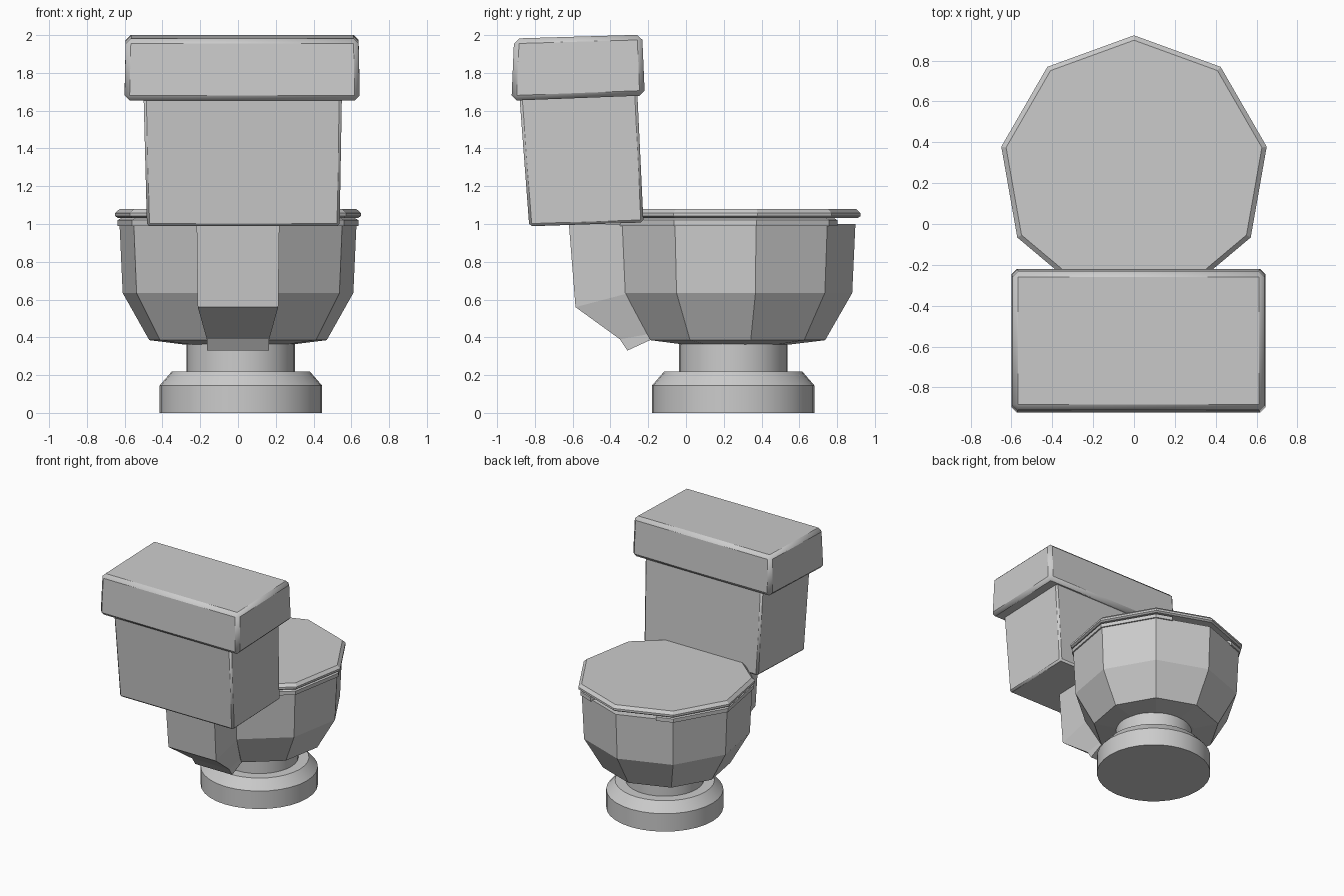
import bpy
from math import sin, cos, radians, pi

if "Cube" in bpy.data.objects:
    bpy.data.objects.remove(bpy.data.objects["Cube"])


def make(name, verts, faces, smooth=None, bevel=0):
    me = bpy.data.meshes.new(name)
    me.from_pydata(verts, [], faces)
    ob = bpy.data.objects.new(name, me)
    bpy.context.collection.objects.link(ob)
    bpy.ops.object.select_all(action='DESELECT')
    ob.select_set(True)
    bpy.context.view_layer.objects.active = ob
    bpy.ops.object.mode_set(mode='EDIT')
    bpy.ops.mesh.select_all(action='SELECT')
    bpy.ops.mesh.normals_make_consistent(inside=False)
    bpy.ops.object.mode_set(mode='OBJECT')
    if bevel:
        m = ob.modifiers.new("bevel", 'BEVEL')
        m.width, m.segments, m.limit_method = bevel, 1, 'NONE'
    if smooth:
        bpy.ops.object.shade_smooth_by_angle(angle=radians(smooth))
    return ob


def polar(r, deg, z, cx=0, cy=0.26):
    return (cx + r * cos(radians(deg)), cy + r * sin(radians(deg)), z)


def lathe(name, rings, n, cx=0, cy=0.26, smooth=None):
    """Stack of n-sided rings (radius, z), capped at both ends."""
    verts = [polar(r, 90 + 360 * i / n, z, cx, cy) for r, z in rings for i in range(n)]
    faces = [(k * n + i, k * n + (i + 1) % n, (k + 1) * n + (i + 1) % n, (k + 1) * n + i)
             for k in range(len(rings) - 1) for i in range(n)]
    faces += [tuple(range(n)), tuple(range((len(rings) - 1) * n, len(rings) * n))]
    return make(name, verts, faces, smooth)


def loft(name, sections, **kw):
    """Stack of quads: (half width, centre x, rear y, rear z, inner y, inner z)."""
    verts = []
    for w, cx, y0, z0, y1, z1 in sections:
        verts += [(cx - w, y0, z0), (cx + w, y0, z0), (cx + w, y1, z1), (cx - w, y1, z1)]
    faces = [(k * 4 + i, k * 4 + (i + 1) % 4, k * 4 + 4 + (i + 1) % 4, k * 4 + 4 + i)
             for k in range(len(sections) - 1) for i in range(4)]
    e = len(verts)
    faces += [(0, 1, 2, 3), (e - 4, e - 3, e - 2, e - 1)]
    return make(name, verts, faces, **kw)


# Round foot and neck
lathe("foot", [(0.43, 0), (0.43, 0.145), (0.365, 0.22)], 32, 0.015, 0.25, 30)
lathe("neck", [(0.287, 0.2), (0.287, 0.4)], 32, 0.015, 0.25, 30)

# Nine-sided hollow bowl
lathe("bowl", [(0.29, 0.362), (0.477, 0.385), (0.62, 0.635), (0.637, 1.0),
               (0.46, 1.0), (0.43, 0.7), (0.25, 0.5)], 9)

# Open-ended seat, following the bowl rim and stopping short of its tip
angles = [50 - 40 * i for i in range(8)]


def seat_row(r, z):
    pts = [polar(r, a, z) for a in angles]
    tip, t = polar(r, 90, z), 0.3
    ends = [tuple(p[j] + (tip[j] - p[j]) * t for j in range(3)) for p in (pts[0], pts[-1])]
    return [ends[0]] + pts + [ends[1]]


rows = [seat_row(0.648, 0.99), seat_row(0.648, 1.02), seat_row(0.62, 1.035),
        seat_row(0.45, 1.035), seat_row(0.45, 0.99)]
m, k = len(rows[0]), len(rows)
seat_faces = [(r * m + i, r * m + i + 1, (r + 1) % k * m + i + 1, (r + 1) % k * m + i)
              for r in range(k) for i in range(m - 1)]
seat_faces += [tuple(r * m for r in range(k)), tuple(r * m + m - 1 for r in range(k))]
make("seat", sum(rows, []), seat_faces)

# Closed seat cover
lathe("seat_cover", [(0.645, 1.032), (0.66, 1.042), (0.66, 1.058), (0.636, 1.08)], 9, 0, 0.264)

# Waste outlet behind the bowl
loft("outlet", [(0.165, 0, -0.31, 0.33, -0.18, 0.39), (0.165, 0, -0.35, 0.39, -0.18, 0.42),
                (0.213, 0, -0.585, 0.56, -0.3, 0.635), (0.219, 0, -0.62, 1.0, -0.33, 1.0)])

# Cistern and its lid, leaning slightly
loft("tank", [(0.51, 0.028, -0.83, 0.988, -0.225, 1.008),
              (0.525, 0.025, -0.882, 1.68, -0.258, 1.7)], smooth=50, bevel=0.014)
loft("tank_lid", [(0.623, 0.022, -0.924, 1.653, -0.218, 1.68),
                  (0.616, 0.022, -0.91, 1.982, -0.232, 2.002)], smooth=50, bevel=0.027)
